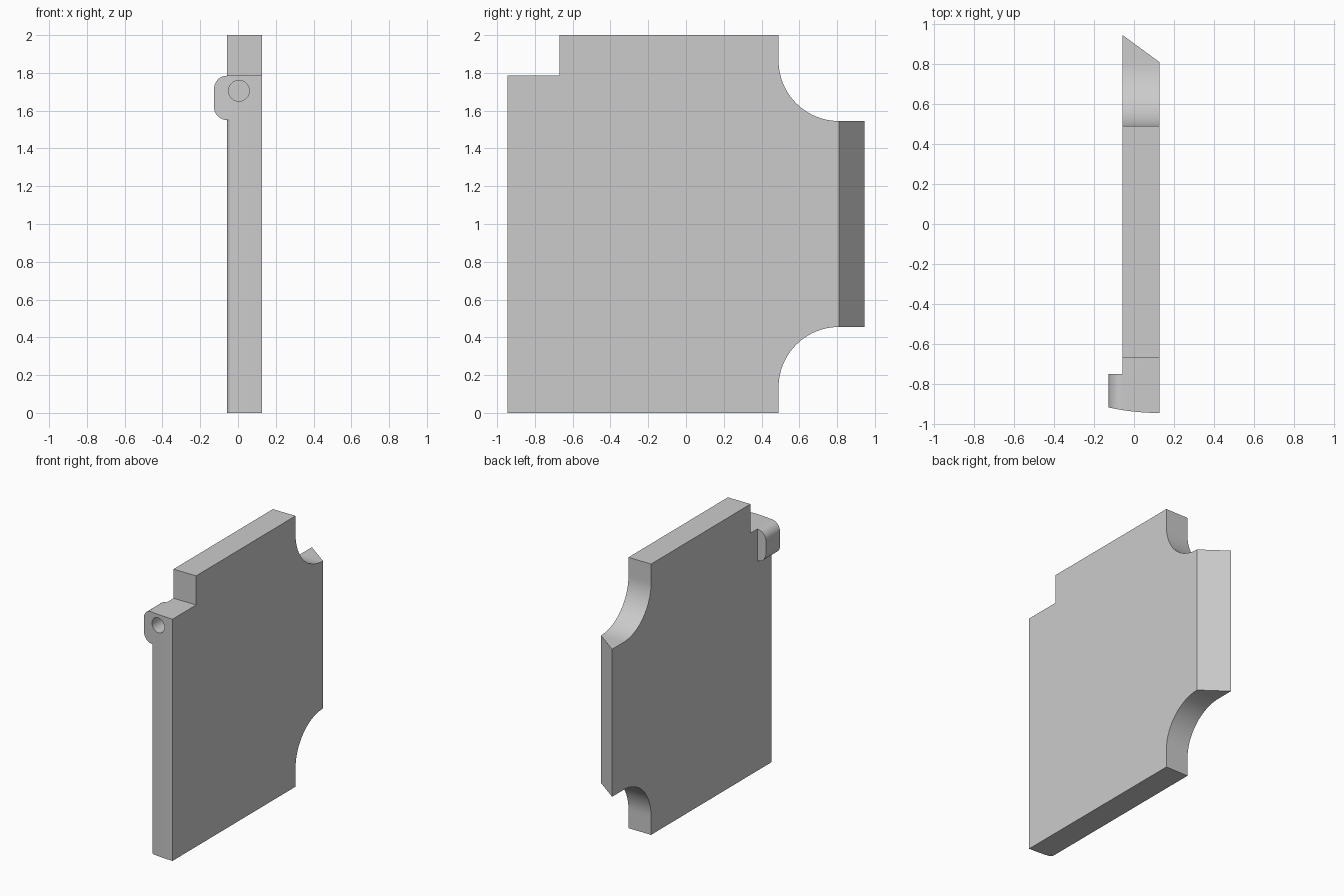
import bpy, bmesh
from math import sin, cos, radians
from mathutils import Vector

cube = bpy.data.objects.get("Cube")
if cube:
    bpy.data.objects.remove(cube, do_unlink=True)

grey = bpy.data.materials.new("plain_grey")
grey.use_nodes = True
colour = (0.6, 0.6, 0.6, 1)
grey.diffuse_color = colour
grey.node_tree.nodes["Principled BSDF"].inputs["Base Color"].default_value = colour

# Main dimensions
OUTER, FACE, BACK = 0.127, -0.058, 0.945
TAB_LOW, TAB_TOP, TAB_BACK = 1.55, 1.785, -0.75


def arc(a, b, r, start, end, n=16):
    angles = [radians(start + (end - start) * i / n) for i in range(n + 1)]
    return [(a + r * cos(t), b + r * sin(t)) for t in angles]


def prism(name, outline, axis, low, high):
    """Extrude a closed outline of the two other axes along one axis."""
    bm = bmesh.new()
    verts = []
    for p in outline:
        co = list(p)
        co.insert(axis, low)
        verts.append(bm.verts.new(co))
    face = bm.faces.new(verts)
    made = bmesh.ops.extrude_face_region(bm, geom=[face])["geom"]
    shift = Vector((0, 0, 0))
    shift[axis] = high - low
    bmesh.ops.translate(bm, verts=[v for v in made if isinstance(v, bmesh.types.BMVert)], vec=shift)
    bmesh.ops.recalc_face_normals(bm, faces=bm.faces)
    mesh = bpy.data.meshes.new(name)
    bm.to_mesh(mesh)
    bm.free()
    mesh.materials.append(grey)
    obj = bpy.data.objects.new(name, mesh)
    bpy.context.collection.objects.link(obj)
    return obj


def combine(target, other, operation):
    """Apply a boolean and remove the helper."""
    other.hide_render = True
    mod = target.modifiers.new(operation.lower(), 'BOOLEAN')
    mod.operation, mod.object, mod.solver = operation, other, 'EXACT'
    bpy.context.view_layer.objects.active = target
    bpy.ops.object.modifier_apply(modifier=mod.name)
    bpy.data.objects.remove(other, do_unlink=True)


def front_y(x):
    return -BACK + 0.43 * (OUTER - x) ** 2


# Panel: side outline with a step and two scooped corners
side = [(-1, 0)]
side += arc(0.81, 0.135, 0.32, 180, 90, 24)
side[1:1] = [(0.49, 0)]
side += [(1, 0.455), (1, 1.545)]
side += arc(0.81, 1.865, 0.32, 270, 180, 24)
side += [(0.49, 2), (-0.67, 2), (-0.67, TAB_TOP), (-1, TAB_TOP)]
panel = prism("panel", side, 0, -0.3, 0.3)

# Plan outline: bowed front with one rounded corner and a slanted back
r = 0.03
fx = FACE + r
samples = [fx + (OUTER - fx) * i / 6 for i in range(1, 7)]
plan = arc(fx, front_y(fx) + r, r, 180, 270, 8)
plan += [(x, front_y(x)) for x in samples]
plan += [(OUTER, 0.81), (FACE, BACK)]
combine(panel, prism("plan_shape", plan, 2, -0.1, 2.1), 'INTERSECT')

# Rounded hinge tab following the bowed front
inner = samples[1]
tr = OUTER + FACE
tab_side = arc(tr - OUTER, TAB_TOP - tr, tr, 90, 180, 12)
tab_side += arc(tr - OUTER, TAB_LOW + tr, tr, 180, 270, 12)
tab_side += [(inner, TAB_LOW), (inner, TAB_TOP)]
tab = prism("hinge_tab", tab_side, 1, -1, TAB_BACK)
xs = [-OUTER + (fx + OUTER) * i / 4 for i in range(5)] + samples[:2]
tab_plan = [(x, front_y(x)) for x in xs] + [(inner, -0.7), (-OUTER, -0.7)]
combine(tab, prism("tab_plan", tab_plan, 2, 1.4, 1.9), 'INTERSECT')
combine(panel, tab, 'UNION')

# Pin hole in the front edge
hole = prism("pin_hole", arc(0.005, 1.705, 0.055, 0, 360, 32)[:-1], 1, -1, TAB_BACK)
combine(panel, hole, 'DIFFERENCE')

# Smooth curves, sharp edges
bpy.ops.object.select_all(action='DESELECT')
panel.select_set(True)
bpy.context.view_layer.objects.active = panel
bpy.ops.object.shade_smooth_by_angle(angle=radians(30))
